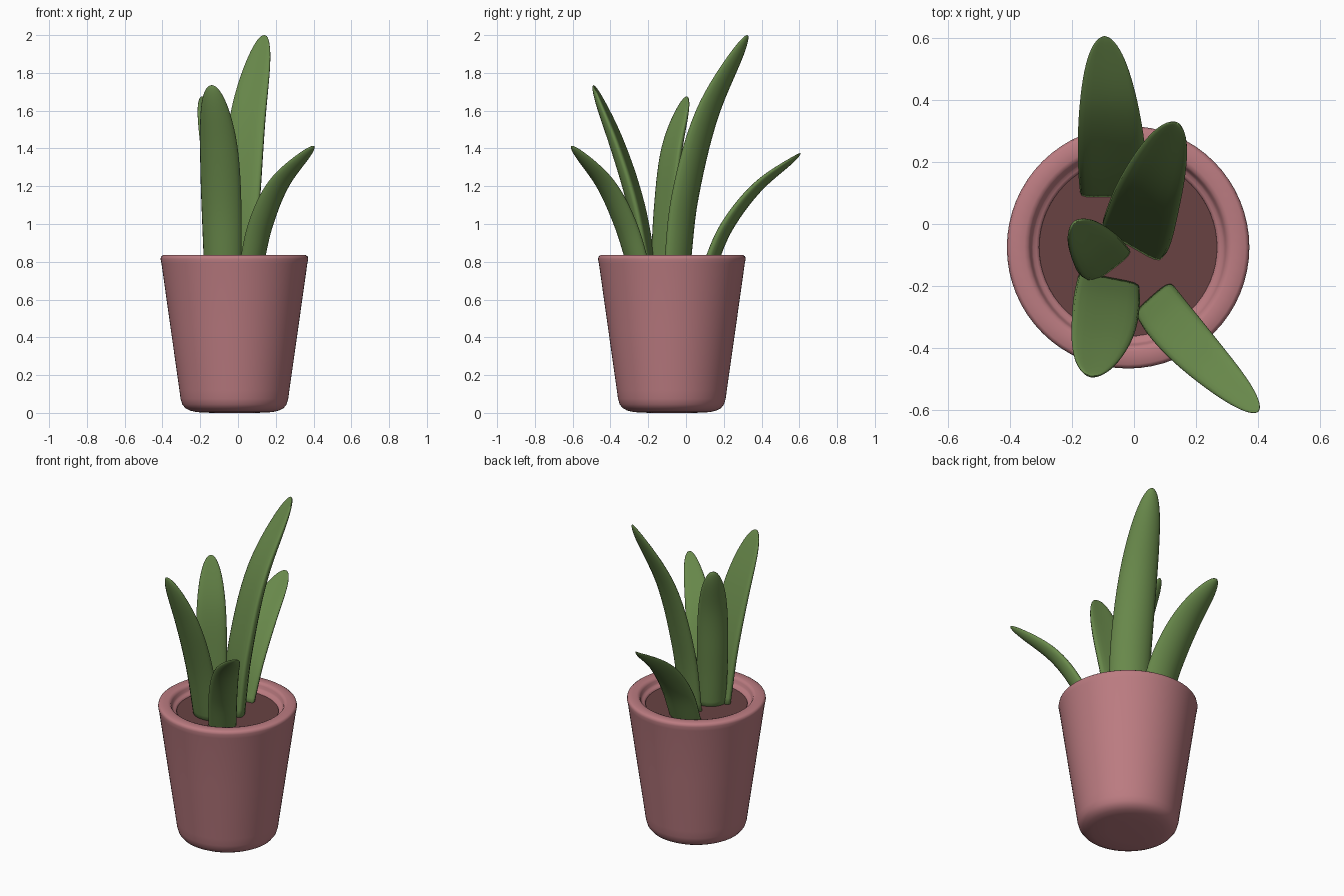
import bpy, bmesh, math
from mathutils import Vector

if "Cube" in bpy.data.objects:
    bpy.data.objects.remove(bpy.data.objects["Cube"])

CX, CY = -0.019, -0.075  # pot axis


def material(name, rgb):
    m = bpy.data.materials.new(name)
    m.diffuse_color = (*rgb, 1)
    m.use_nodes = True
    m.node_tree.nodes["Principled BSDF"].inputs["Base Color"].default_value = m.diffuse_color
    return m


POT = material("pot_pink", (0.50, 0.20, 0.22))
SOIL = material("soil_brown", (0.14, 0.055, 0.055))
LEAF = material("leaf_green", (0.14, 0.25, 0.07))


def finish(name, bm, mat):
    bmesh.ops.recalc_face_normals(bm, faces=bm.faces)
    me = bpy.data.meshes.new(name)
    bm.to_mesh(me)
    bm.free()
    ob = bpy.data.objects.new(name, me)
    bpy.context.collection.objects.link(ob)
    me.materials.append(mat)
    for p in me.polygons:
        p.use_smooth = True
    return ob


def skin(bm, rings):
    n = len(rings[0])
    for a, b in zip(rings, rings[1:]):
        for i in range(n):
            j = (i + 1) % n
            bm.faces.new((a[i], a[j], b[j], b[i]))


def fan(bm, ring, co):
    c = bm.verts.new(co)
    for i in range(len(ring)):
        bm.faces.new((ring[i], ring[(i + 1) % len(ring)], c))


def lathe(name, profile, mat, seg=64):
    bm = bmesh.new()
    rings = [[bm.verts.new((CX + r * math.cos(2 * math.pi * i / seg),
                            CY + r * math.sin(2 * math.pi * i / seg), z))
              for i in range(seg)] for r, z in profile]
    skin(bm, rings)
    fan(bm, rings[0], (CX, CY, profile[0][1]))
    if len(rings) > 1:
        fan(bm, rings[-1], (CX, CY, profile[-1][1]))
    return finish(name, bm, mat)


# Pot: tapered wall, rounded base, thick rim with an inner step
lathe("pot", [(0.12, 0.0), (0.20, 0.004), (0.235, 0.012), (0.26, 0.025),
              (0.276, 0.045), (0.285, 0.075), (0.291, 0.12), (0.338, 0.45),
              (0.386, 0.79), (0.391, 0.815), (0.388, 0.828), (0.378, 0.835),
              (0.335, 0.835), (0.323, 0.831), (0.316, 0.82), (0.312, 0.805),
              (0.306, 0.797), (0.296, 0.793), (0.288, 0.788), (0.285, 0.775),
              (0.283, 0.765)], POT)

# Soil: flat disc inside the rim
soil = lathe("soil", [(0.287, 0.782)], SOIL)
for p in soil.data.polygons:
    if p.normal.z < 0:
        soil.data.flip_normals()
        break


def spline(pts, t):
    # Catmull-Rom through the spine points
    P = [2 * pts[0] - pts[1]] + pts + [2 * pts[-1] - pts[-2]]
    s = min(t, 0.99999) * (len(pts) - 1)
    k = int(s)
    u = s - k
    a, b, c, d = P[k:k + 4]
    return 0.5 * (2 * b + (c - a) * u + (2 * a - 5 * b + 4 * c - d) * u ** 2
                  + (3 * b - a - 3 * c + d) * u ** 3)


def leaf(name, spine, side, width, thick, power, n=20, steps=28):
    # Fleshy blade: cupped oval section swept along a curved spine
    pts = [Vector(p) for p in spine]
    side = Vector((*side, 0)).normalized()
    bm = bmesh.new()
    rings = []
    for k in range(steps):
        t = math.sin(0.5 * math.pi * k / steps)
        c = spline(pts, t)
        tan = (spline(pts, min(1, t + 0.01)) - spline(pts, max(0, t - 0.01))).normalized()
        nrm = tan.cross(side).normalized()
        lean = pts[-1] - pts[0]
        if nrm.dot(Vector((lean.x, lean.y, 0))) > 0:
            nrm = -nrm                      # always the inner face
        f = math.sqrt(1 - t ** power)
        w = width * (0.88 + 0.25 * t) * f
        h = thick * f
        ring = []
        for i in range(n):
            a = 2 * math.pi * i / n
            cup = 0.22 * w * (math.cos(a) ** 2 - 0.5)
            ring.append(bm.verts.new(c + side * w * math.cos(a)
                                     + nrm * (h * math.sin(a) + cup)))
        rings.append(ring)
    skin(bm, rings)
    fan(bm, rings[0], pts[0])
    fan(bm, rings[-1], pts[-1])
    return finish(name, bm, LEAF)


# Five leaves
leaf("leaf_tall", [(0.0, -0.045, 0.76), (0.02, 0.0, 1.15), (0.06, 0.118, 1.59), (0.14, 0.325, 2.0)],
     (0.87, -0.5), 0.126, 0.044, 2.6)
leaf("leaf_back", [(-0.067, 0.105, 0.76), (-0.07, 0.205, 0.99), (-0.08, 0.375, 1.205), (-0.095, 0.605, 1.375)],
     (1, 0.0), 0.12, 0.036, 2.2)
leaf("leaf_front_left", [(-0.083, -0.195, 0.76), (-0.09, -0.26, 1.1), (-0.105, -0.36, 1.42), (-0.14, -0.49, 1.735)],
     (1, -0.2), 0.114, 0.038, 3)
leaf("leaf_front_right", [(0.07, -0.25, 0.76), (0.125, -0.325, 1.0), (0.225, -0.435, 1.22), (0.4, -0.605, 1.413)],
     (0.75, 0.66), 0.088, 0.037, 2.4)
leaf("leaf_left", [(-0.085, -0.125, 0.76), (-0.108, -0.105, 1.08), (-0.135, -0.07, 1.4), (-0.19, 0.005, 1.675)],
     (0.8, 0.6), 0.093, 0.037, 3)
